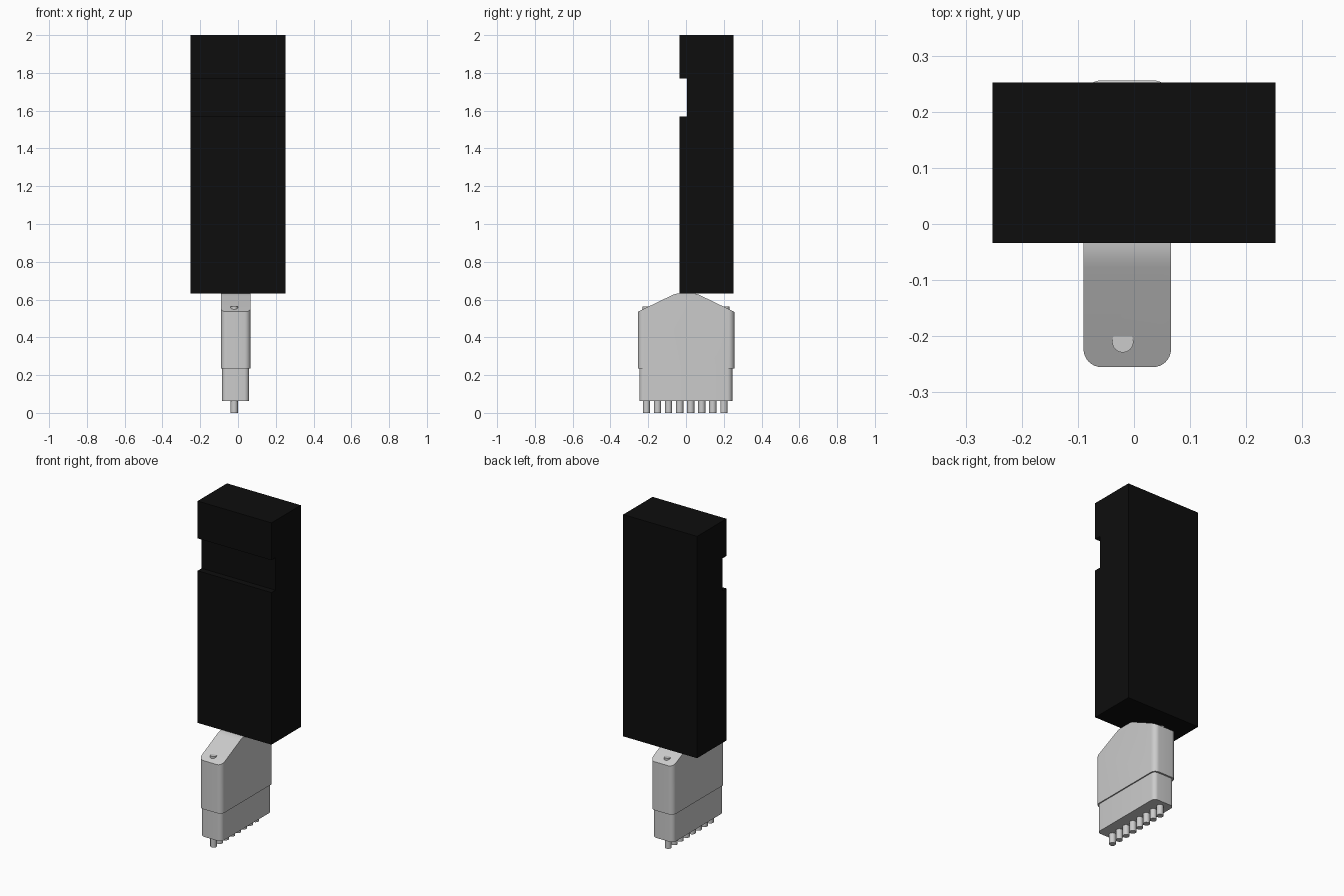
import bpy, bmesh
from math import sin, cos, pi, radians
from mathutils import Vector

if "Cube" in bpy.data.objects:
    bpy.data.objects.remove(bpy.data.objects["Cube"])


def finish(bm, name, smooth=True):
    bmesh.ops.recalc_face_normals(bm, faces=bm.faces[:])
    mesh = bpy.data.meshes.new(name)
    bm.to_mesh(mesh)
    bm.free()
    ob = bpy.data.objects.new(name, mesh)
    bpy.context.collection.objects.link(ob)
    if smooth:
        bpy.ops.object.select_all(action='DESELECT')
        bpy.context.view_layer.objects.active = ob
        ob.select_set(True)
        bpy.ops.object.shade_smooth_by_angle(angle=radians(20))
    return ob


def prism(points, offset):
    bm = bmesh.new()
    face = bm.faces.new([bm.verts.new(p) for p in points])
    new = bmesh.ops.extrude_face_region(bm, geom=[face], use_keep_orig=True)
    verts = [g for g in new["geom"] if isinstance(g, bmesh.types.BMVert)]
    bmesh.ops.translate(bm, verts=verts, vec=offset)
    bmesh.ops.recalc_face_normals(bm, faces=bm.faces[:])
    return bm


def rounded_prism(x0, x1, y0, y1, r, z0, z1, steps=8):
    corners = [(x1 - r, y1 - r), (x0 + r, y1 - r), (x0 + r, y0 + r), (x1 - r, y0 + r)]
    pts = []
    for i, (cx, cy) in enumerate(corners):
        for k in range(steps + 1):
            a = pi / 2 * (i + k / steps)
            pts.append((cx + r * cos(a), cy + r * sin(a), z0))
    return prism(pts, (0, 0, z1 - z0))


# Connector hood: rounded block trimmed by the sloped roof profile
hood = rounded_prism(-0.09, 0.066, -0.255, 0.256, 0.032, 0.236, 0.70)
roof = [(-0.256, 0.535), (-0.078, 0.621), (-0.062, 0.628), (-0.045, 0.632), (-0.027, 0.634)]
roof += [(-y, z) for y, z in reversed(roof)]
for (ya, za), (yb, zb) in zip(roof, roof[1:]):
    bmesh.ops.bisect_plane(hood, geom=hood.verts[:] + hood.edges[:] + hood.faces[:],
                           plane_co=(0, ya, za), plane_no=Vector((0, za - zb, yb - ya)).normalized(),
                           clear_outer=True)
    bmesh.ops.holes_fill(hood, edges=[e for e in hood.edges if e.is_boundary], sides=0)
finish(hood, "connector_hood")

# Slightly narrower connector base
finish(rounded_prism(-0.084, 0.059, -0.247, 0.245, 0.026, 0.062, 0.24), "connector_base")


def cylinder(name, x, y, r, z0, z1):
    bm = bmesh.new()
    bmesh.ops.create_cone(bm, cap_ends=True, segments=24, radius1=r, radius2=r, depth=z1 - z0)
    bmesh.ops.translate(bm, verts=bm.verts[:], vec=(x, y, (z0 + z1) / 2))
    finish(bm, name)


# Row of contact pins
for i in range(8):
    cylinder(f"contact_pin_{i + 1}", -0.02, -0.209 + i * 0.0585, 0.019, 0, 0.07)

# Stub ends emerging from the sloped shoulders
for side, y in (("front", -0.21), ("back", 0.21)):
    cylinder(f"{side}_shoulder_stub", -0.02, y, 0.019, 0.5, 0.562)

# Tall black case with a notch across its front
profile = [(-0.034, 0.632), (0.252, 0.632), (0.252, 2.0), (-0.034, 2.0),
           (-0.034, 1.77), (0.006, 1.77), (0.006, 1.57), (-0.034, 1.57)]
case = finish(prism([(-0.252, y, z) for y, z in profile], (0.504, 0, 0)), "black_case", smooth=False)
black = bpy.data.materials.new("black")
black.diffuse_color = (0.004, 0.004, 0.004, 1)
black.use_nodes = True
black.node_tree.nodes["Principled BSDF"].inputs["Base Color"].default_value = black.diffuse_color
case.data.materials.append(black)
